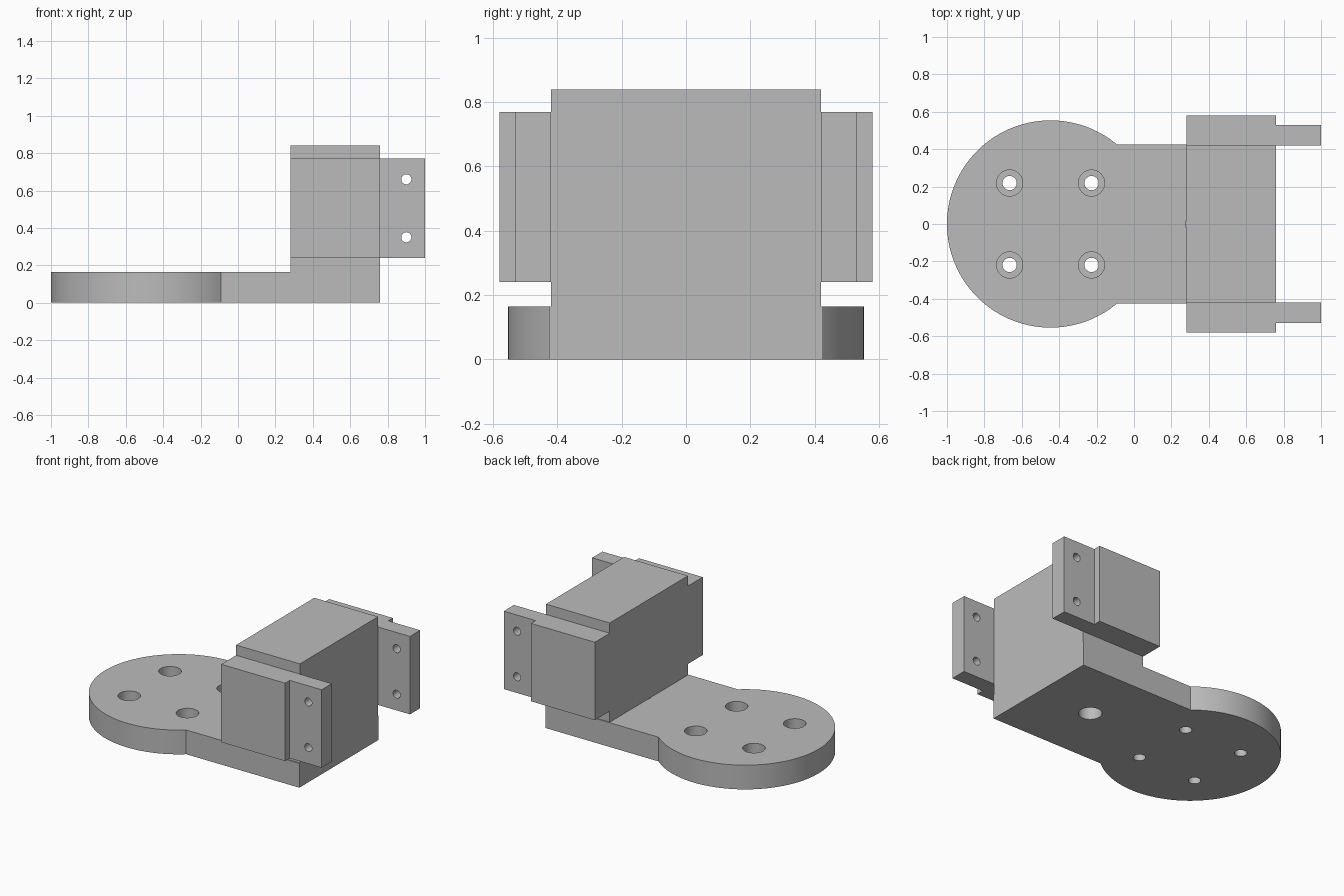
import bpy, bmesh, math
from mathutils import Matrix, Vector

if "Cube" in bpy.data.objects:
    bpy.data.objects.remove(bpy.data.objects["Cube"], do_unlink=True)

grey = bpy.data.materials.new("plain_grey")
grey.use_nodes = True
tone = (0.5, 0.5, 0.5, 1)
grey.diffuse_color = tone
grey.node_tree.nodes["Principled BSDF"].inputs["Base Color"].default_value = tone


def extrude(name, outline, z0, z1):
    """Solid made by raising a flat outline from z0 to z1."""
    bm = bmesh.new()
    face = bm.faces.new([bm.verts.new((x, y, z0)) for x, y in outline])
    top = bmesh.ops.extrude_face_region(bm, geom=[face])["geom"]
    verts = [v for v in top if isinstance(v, bmesh.types.BMVert)]
    bmesh.ops.translate(bm, verts=verts, vec=(0, 0, z1 - z0))
    bmesh.ops.recalc_face_normals(bm, faces=bm.faces)
    mesh = bpy.data.meshes.new(name)
    bm.to_mesh(mesh)
    bm.free()
    obj = bpy.data.objects.new(name, mesh)
    bpy.context.collection.objects.link(obj)
    mesh.materials.append(grey)
    return obj


def drill(obj, start, end, radius):
    """Cut a round hole between two points."""
    a, b = Vector(start), Vector(end)
    turn = (b - a).to_track_quat("Z", "Y").to_matrix().to_4x4()
    bm = bmesh.new()
    bmesh.ops.create_cone(bm, cap_ends=True, segments=40, radius1=radius,
                          radius2=radius, depth=(b - a).length,
                          matrix=Matrix.Translation((a + b) / 2) @ turn)
    mesh = bpy.data.meshes.new("hole_cutter")
    bm.to_mesh(mesh)
    bm.free()
    mesh.materials.append(grey)
    cutter = bpy.data.objects.new("hole_cutter", mesh)
    bpy.context.collection.objects.link(cutter)
    cutter.hide_render = True
    mod = obj.modifiers.new("hole", "BOOLEAN")
    mod.operation, mod.solver, mod.object = "DIFFERENCE", "EXACT", cutter
    bpy.context.view_layer.objects.active = obj
    bpy.ops.object.modifier_apply(modifier=mod.name)
    bpy.data.objects.remove(cutter, do_unlink=True)


def smooth(obj):
    bpy.ops.object.select_all(action="DESELECT")
    obj.select_set(True)
    bpy.context.view_layer.objects.active = obj
    bpy.ops.object.shade_smooth_by_angle(angle=math.radians(30))


# Main sizes
disc_x, disc_r = -0.446, 0.554
neck_y, thick = 0.426, 0.165
back, front = 0.28, 0.76

# Base plate: round end running into a straight neck
begin = math.asin(neck_y / disc_r)
steps = 96
outline = [(front, -neck_y), (front, neck_y)]
for i in range(steps + 1):
    a = begin + (2 * math.pi - 2 * begin) * i / steps
    outline.append((disc_x + disc_r * math.cos(a), disc_r * math.sin(a)))
base = extrude("base_plate", outline, 0, thick)

# Counterbored screw holes in the round end
for sx in (-1, 1):
    for sy in (-1, 1):
        x, y = disc_x + sx * 0.219, sy * 0.219
        drill(base, (x, y, -0.1), (x, y, 0.3), 0.038)
        drill(base, (x, y, 0.065), (x, y, 0.3), 0.07)

# Blind hole under the column
drill(base, (0.349, 0, -0.1), (0.349, 0, 0.3), 0.072)
smooth(base)

# Upright column
col = 0.42
extrude("column", [(back, -col), (front, -col), (front, col), (back, col)], thick, 0.84)

# Side mounts: thick pad with a thinner drilled tab
for side, label in ((1, "back"), (-1, "front")):
    profile = [(back, col), (1, col), (1, 0.53), (front, 0.53), (front, 0.58), (back, 0.58)]
    mount = extrude(label + "_mount", [(x, side * y) for x, y in profile], 0.24, 0.77)
    for z in (0.35, 0.66):
        drill(mount, (0.9, side * 0.3, z), (0.9, side * 0.7, z), 0.027)
    smooth(mount)
